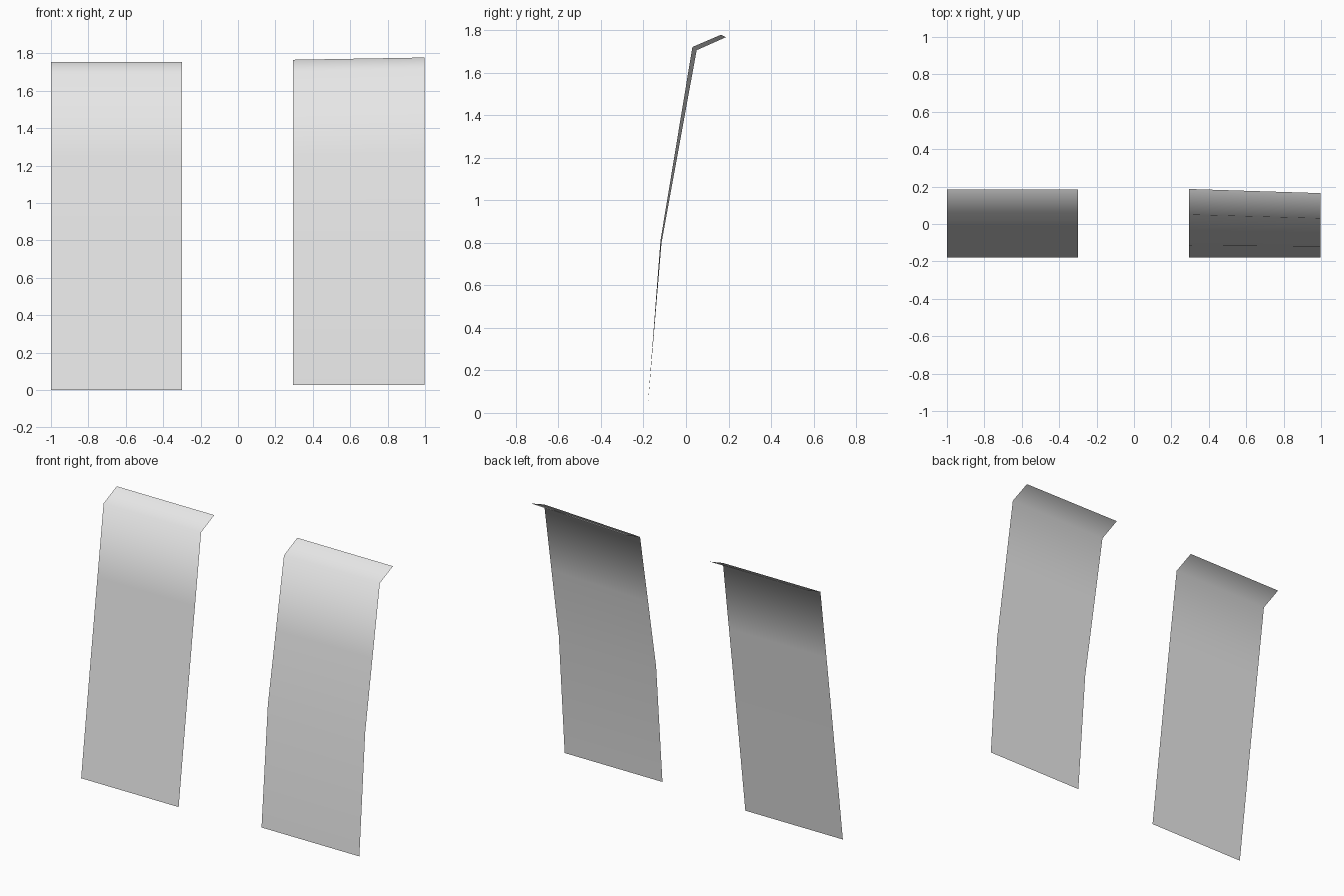
import bpy

if "Cube" in bpy.data.objects:
    bpy.data.objects.remove(bpy.data.objects["Cube"])

cloth = bpy.data.materials.new("light grey")
cloth.diffuse_color = (0.8, 0.8, 0.8, 1)
cloth.use_nodes = True
cloth.node_tree.nodes["Principled BSDF"].inputs["Base Color"].default_value = cloth.diffuse_color


def between(a, b, t):
    return tuple(p + (q - p) * t for p, q in zip(a, b))


def add_panel(name, x0, x1, left, right):
    """Open sheet between two edge profiles, each bottom to top: hem, bend, knee, lip (y, z)."""
    rows = []
    for edge in (left, right):
        hem, bend, knee, lip = edge
        rows.append([hem, bend, between(bend, knee, 0.5), knee, lip])
    verts, faces = [], []
    for (yl, zl), (yr, zr) in zip(*rows):
        verts += [(x0, yl, zl), (x1, yr, zr)]
    for i in range(len(rows[0]) - 1):
        a = 2 * i
        faces.append((a, a + 1, a + 3, a + 2))
    mesh = bpy.data.meshes.new(name)
    mesh.from_pydata(verts, [], faces)
    mesh.materials.append(cloth)
    mesh.shade_smooth()
    obj = bpy.data.objects.new(name, mesh)
    bpy.context.collection.objects.link(obj)


# Left sheet, the same profile on both edges
profile = [(-0.18, 0.0), (-0.075, 0.79), (0.05, 1.695), (0.185, 1.755)]
add_panel("left_panel", -1.0, -0.3, profile, profile)

# Right sheet, twisted slightly towards its outer edge
add_panel("right_panel", 0.295, 0.997,
          [(-0.18, 0.027), (-0.115, 0.80), (0.05, 1.705), (0.187, 1.766)],
          [(-0.18, 0.027), (-0.12, 0.81), (0.03, 1.72), (0.165, 1.778)])
